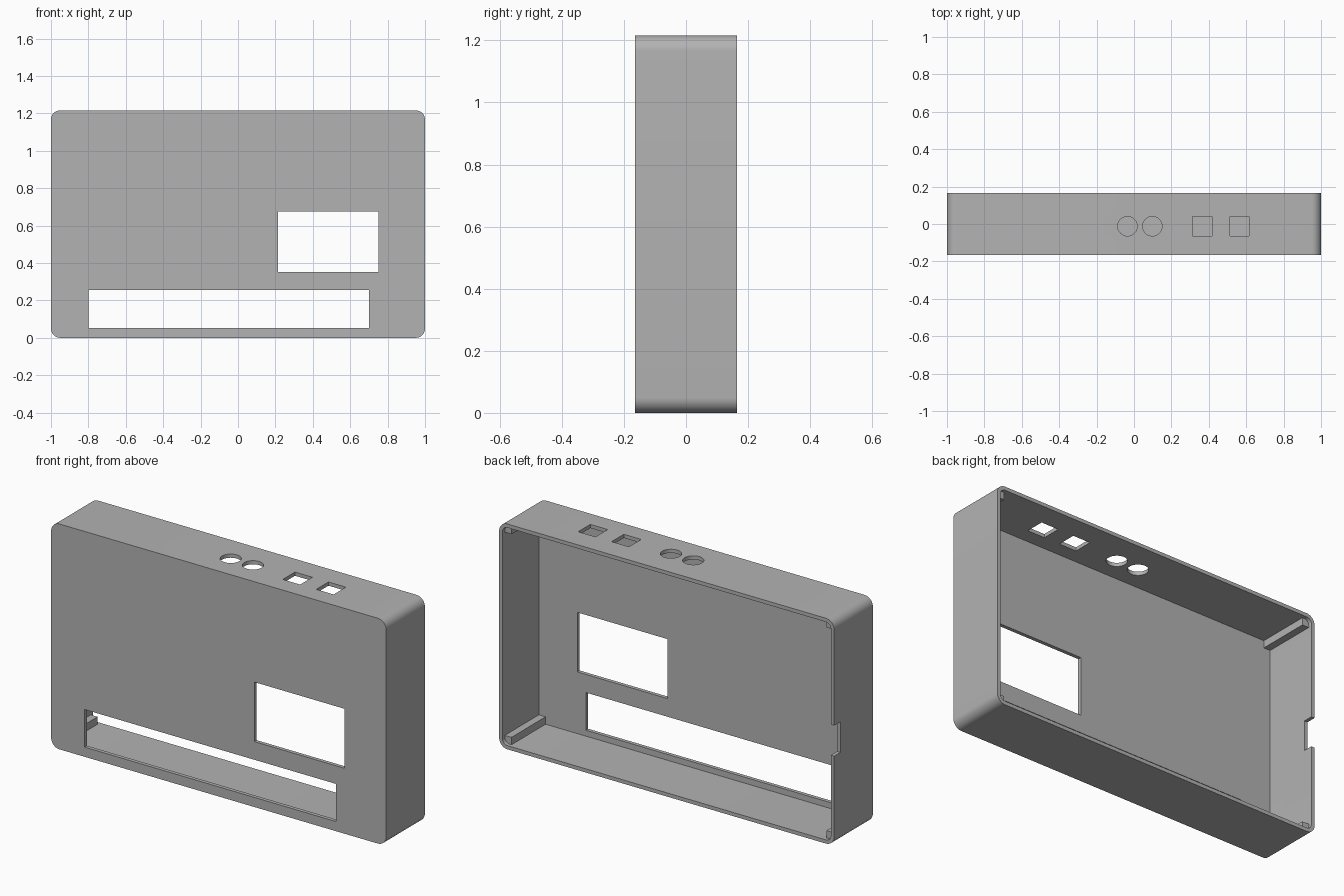
import bpy, math

W, H, D = 2.0, 1.216, 0.33      # outer width, height, depth
T = 0.02                        # wall thickness
R = 0.05                        # corner radius
LID = 0.02                      # recess behind the corner posts

if "Cube" in bpy.data.objects:
    bpy.data.objects.remove(bpy.data.objects["Cube"], do_unlink=True)

grey = bpy.data.materials.new("grey plastic")
grey.use_nodes = True
grey.diffuse_color = (0.45, 0.45, 0.45, 1)
grey.node_tree.nodes["Principled BSDF"].inputs["Base Color"].default_value = grey.diffuse_color


def make(name, verts, faces):
    mesh = bpy.data.meshes.new(name)
    mesh.from_pydata(verts, [], faces)
    mesh.materials.append(grey)
    ob = bpy.data.objects.new(name, mesh)
    bpy.context.collection.objects.link(ob)
    return ob


def prism(name, outline, lo, hi, axis="y"):
    """Extrude a counter-clockwise outline along y (x, z points) or z (x, y points)."""
    n = len(outline)
    place = (lambda p, h: (p[0], h, p[1])) if axis == "y" else (lambda p, h: (p[0], p[1], h))
    verts = [place(p, h) for h in (lo, hi) for p in outline]
    faces = [list(range(n))[::-1], list(range(n, 2 * n))]
    faces += [(i, (i + 1) % n, n + (i + 1) % n, n + i) for i in range(n)]
    if axis == "y":
        faces = [list(f)[::-1] for f in faces]
    return make(name, verts, faces)


def rect(x0, x1, v0, v1):
    return [(x0, v0), (x1, v0), (x1, v1), (x0, v1)]


def rounded(inset, radius, steps=10):
    """Rounded rectangle in the x-z plane."""
    a, z0, z1 = W / 2 - inset - radius, inset + radius, H - inset - radius
    pts = []
    for k, (cx, cz) in enumerate([(a, z1), (-a, z1), (-a, z0), (a, z0)]):
        for i in range(steps + 1):
            t = math.radians(90 * (k + i / steps))
            pts.append((cx + radius * math.cos(t), cz + radius * math.sin(t)))
    return pts


def circle(cx, cy, r, n=48):
    return [(cx + r * math.cos(2 * math.pi * i / n), cy + r * math.sin(2 * math.pi * i / n))
            for i in range(n)]


front, back = -D / 2, D / 2
case = prism("case_shell", rounded(0, R), front, back)

# Cavity, front windows, top holes and side notch
cutters = [
    prism("cavity_cutter", rounded(T, R - T), front + T, back + 0.1),
    prism("screen_window_cutter", rect(0.213, 0.75, 0.353, 0.674), front - 0.1, front + 0.1),
    prism("long_slot_cutter", rect(-0.8, 0.7, 0.052, 0.255), front - 0.1, front + 0.1),
    prism("side_notch_cutter", rect(-1.1, -0.9, 0.485, 0.65), back - 0.053, back + 0.1),
]
for x in (-0.035, 0.098):
    cutters.append(prism("round_hole_cutter", circle(x, -0.012, 0.052), H - 0.1, H + 0.1, "z"))
for x in (0.364, 0.564):
    cutters.append(prism("square_hole_cutter", rect(x - 0.052, x + 0.052, -0.064, 0.04),
                         H - 0.1, H + 0.1, "z"))

bpy.context.view_layer.objects.active = case
for c in cutters:
    mod = case.modifiers.new(c.name, "BOOLEAN")
    mod.operation, mod.solver, mod.object = "DIFFERENCE", "EXACT", c
    bpy.ops.object.modifier_apply(modifier=mod.name)
for c in cutters:
    bpy.data.objects.remove(c, do_unlink=True)

# Square posts in the four inner corners
POST, SINK = 0.04, 0.003
for side, sx in (("left", 1), ("right", -1)):
    xs = sorted((sx * (W / 2 - T + SINK), sx * (W / 2 - T - POST)))
    for level, z0, z1 in (("lower", T - SINK, T + POST), ("upper", H - T - POST, H - T + SINK)):
        prism(f"{level}_{side}_post", rect(*xs, z0, z1), front + T - SINK, back - LID)

bpy.ops.object.select_all(action="DESELECT")
case.select_set(True)
bpy.ops.object.shade_smooth_by_angle(angle=math.radians(30))
